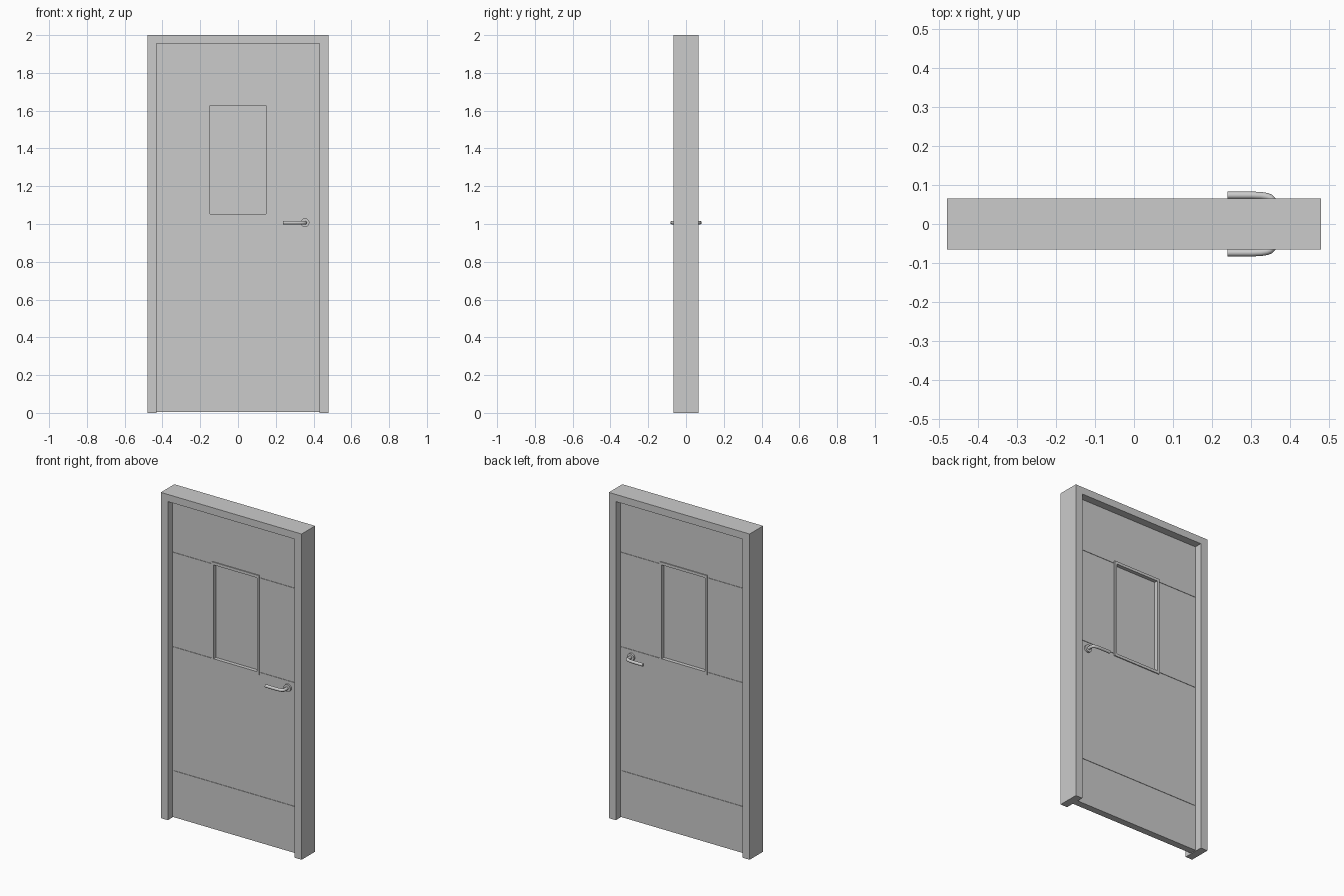
import bpy, bmesh, math
from mathutils import Matrix

if "Cube" in bpy.data.objects:
    bpy.data.objects.remove(bpy.data.objects["Cube"])

def finish(name, bm):
    bmesh.ops.recalc_face_normals(bm, faces=bm.faces)
    me = bpy.data.meshes.new(name)
    bm.to_mesh(me)
    bm.free()
    ob = bpy.data.objects.new(name, me)
    bpy.context.collection.objects.link(ob)
    return ob

def prism(name, pts, h):
    """Extrude an x-z outline from y=-h to y=h."""
    bm = bmesh.new()
    f = bm.faces.new([bm.verts.new((x, -h, z)) for x, z in pts])
    r = bmesh.ops.extrude_face_region(bm, geom=[f])
    vs = [v for v in r['geom'] if isinstance(v, bmesh.types.BMVert)]
    bmesh.ops.translate(bm, verts=vs, vec=(0, 2 * h, 0))
    return finish(name, bm)

def rect(x0, x1, z0, z1):
    return [(x0, z0), (x1, z0), (x1, z1), (x0, z1)]

def ring(name, outer, inner, h):
    """Rectangular frame between two x-z outlines."""
    bm = bmesh.new()
    loops = [[bm.verts.new((x, y, z)) for x, z in pts]
             for pts, y in ((outer, -h), (inner, -h), (inner, h), (outer, h))]
    for k in range(4):
        a, b = loops[k], loops[(k + 1) % 4]
        for i in range(4):
            j = (i + 1) % 4
            bm.faces.new((a[i], a[j], b[j], b[i]))
    return finish(name, bm)

W, D = 0.478, 0.0655            # outer half width and half depth
IN, TOP = 0.431, 1.956          # door opening
LEAF, GAP = 0.021, 0.001        # leaf half thickness, seam half width
WX, WZ0, WZ1 = 0.148, 1.05, 1.63

# door surround
prism("door_frame", [(-W, 0), (-IN, 0), (-IN, TOP), (IN, TOP),
                     (IN, 0), (W, 0), (W, 2), (-W, 2)], D)

# leaf: inner core with window opening, then flush panels with fine seams
ring("leaf_core", rect(-IN, IN, 0.004, TOP), rect(-WX, WX, WZ0, WZ1), LEAF - 0.003)
E = IN - 0.002
for name, x0, x1, z0, z1 in (
        ("kick_panel", -E, E, 0.003, 0.29),
        ("lower_panel", -E, E, 0.29, WZ0),
        ("left_panel", -E, -WX, WZ0, WZ1),
        ("right_panel", WX, E, WZ0, WZ1),
        ("upper_panel", -E, E, WZ1, TOP - 0.002)):
    prism(name, rect(x0, x1, z0 + GAP, z1 - GAP), LEAF)

# window trim and glass
ring("window_trim", rect(-0.162, 0.162, 1.035, 1.645),
     rect(-WX + 0.001, WX - 0.001, WZ0 + 0.002, WZ1 - 0.002), 0.027)
prism("window_glass", rect(-WX, WX, WZ0, WZ1), 0.004)

# handles on both faces
HX, HZ = 0.355, 1.007
for side, s in (("front", -1), ("back", 1)):
    bm = bmesh.new()
    bmesh.ops.create_cone(bm, cap_ends=True, segments=32, radius1=0.023, radius2=0.023,
                          depth=0.012,
                          matrix=Matrix.Translation((HX, s * 0.026, HZ)) @ Matrix.Rotation(math.pi / 2, 4, 'X'))
    parts = [finish(side + "_rose", bm)]
    cu = bpy.data.curves.new(side + "_lever", 'CURVE')
    cu.dimensions = '3D'
    cu.bevel_depth = 0.0095
    cu.bevel_resolution = 3
    cu.use_fill_caps = True
    path = [(HX, 0.02), (HX, 0.056), (0.353, 0.062), (0.348, 0.067), (0.34, 0.070),
            (0.325, 0.0725), (0.30, 0.0735), (0.239, 0.0735)]
    sp = cu.splines.new('POLY')
    sp.points.add(len(path) - 1)
    for p, (x, y) in zip(sp.points, path):
        p.co = (x, s * y, HZ, 1)
    lever = bpy.data.objects.new(side + "_lever", cu)
    bpy.context.collection.objects.link(lever)
    parts.append(lever)
    for ob in parts:
        bpy.ops.object.select_all(action='DESELECT')
        ob.select_set(True)
        bpy.context.view_layer.objects.active = ob
        if ob.type == 'CURVE':
            bpy.ops.object.convert(target='MESH')
        bpy.ops.object.shade_smooth_by_angle(angle=math.radians(40))
